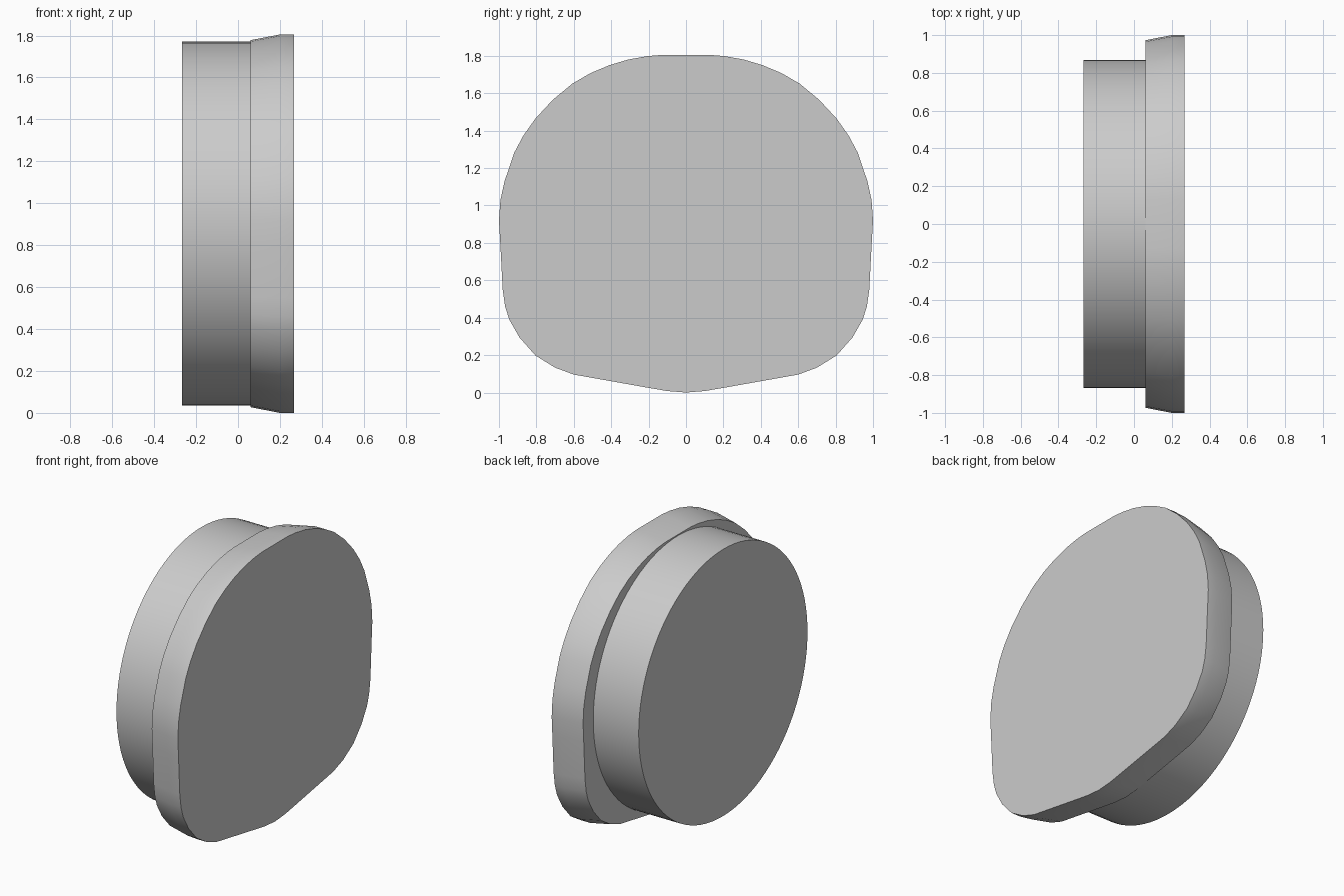
import bpy
import bmesh
from math import sin, cos, tau, radians
from mathutils import Vector

cube = bpy.data.objects.get("Cube")
if cube:
    bpy.data.objects.remove(cube, do_unlink=True)

grey = bpy.data.materials.new("plain grey")
grey.use_nodes = True
colour = (0.6, 0.6, 0.6, 1)
grey.diffuse_color = colour
grey.node_tree.nodes["Principled BSDF"].inputs["Base Color"].default_value = colour


def inset(loop, amount):
    """Move a counter-clockwise (y, z) loop inwards along its corner normals."""
    result = []
    for i, p in enumerate(loop):
        before = (p - loop[i - 1]).normalized()
        after = (loop[(i + 1) % len(loop)] - p).normalized()
        a, b = Vector((-before.y, before.x)), Vector((-after.y, after.x))
        result.append(p + (a + b) * amount / (1 + a.dot(b)))
    return result


def loft(name, sections):
    """Skin a closed solid through (x, loop) sections along x."""
    bm = bmesh.new()
    rings = [[bm.verts.new((x, p.x, p.y)) for p in loop] for x, loop in sections]
    for low, high in zip(rings, rings[1:]):
        for i in range(len(low)):
            bm.faces.new((low[i - 1], low[i], high[i], high[i - 1]))
    bm.faces.new(rings[0])
    bm.faces.new(rings[-1])
    bmesh.ops.recalc_face_normals(bm, faces=bm.faces)
    mesh = bpy.data.meshes.new(name)
    bm.to_mesh(mesh)
    bm.free()
    mesh.materials.append(grey)
    obj = bpy.data.objects.new(name, mesh)
    bpy.context.collection.objects.link(obj)
    bpy.ops.object.select_all(action="DESELECT")
    obj.select_set(True)
    bpy.context.view_layer.objects.active = obj
    bpy.ops.object.shade_smooth_by_angle(angle=radians(30))


# Half outline of the flange, from bottom to top, mirrored across y = 0
half = [Vector(p) for p in (
    (0.1, 0.008), (0.2, 0.025), (0.6, 0.096), (0.7, 0.133), (0.805, 0.198),
    (0.89, 0.294), (0.945, 0.39), (0.967, 0.46), (0.98, 0.55), (0.993, 0.8),
    (1, 0.92), (0.992, 1.03), (0.97, 1.13), (0.918, 1.283), (0.87, 1.373),
    (0.805, 1.465), (0.712, 1.565), (0.607, 1.652), (0.51, 1.708),
    (0.41, 1.75), (0.31, 1.78), (0.21, 1.798), (0.13, 1.805))]
outline = [Vector((0, 0))] + half + [Vector((-p.x, p.y)) for p in reversed(half)]

# Flange with a tapered back edge
loft("flange", [(0.06, inset(outline, 0.027)), (0.2, outline), (0.267, outline)])

# Round plug behind the flange
circle = [Vector((0.868 * cos(tau * i / 96), 0.903 + 0.868 * sin(tau * i / 96)))
          for i in range(96)]
loft("round_plug", [(-0.267, circle), (0.06, circle)])
